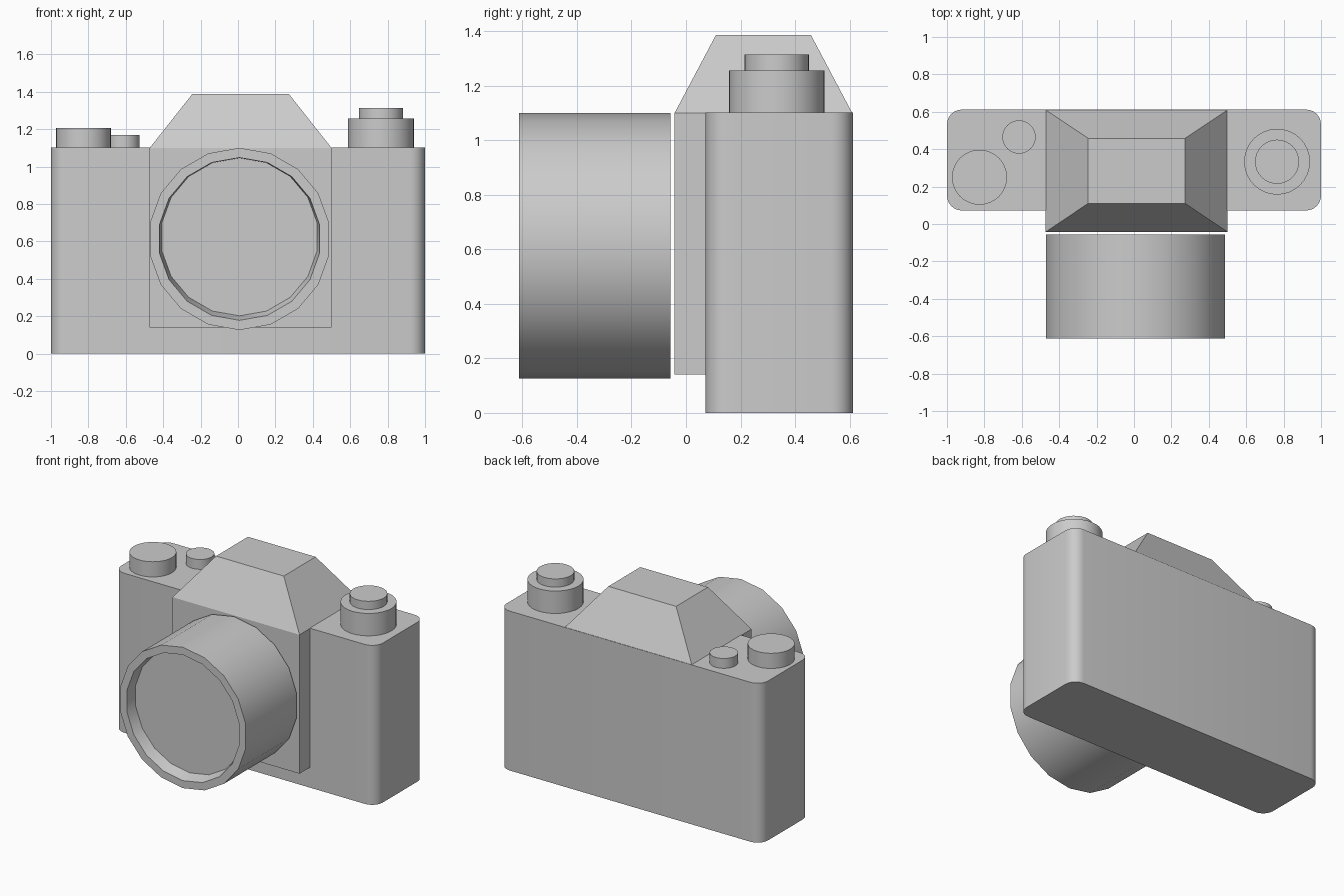
import bpy, bmesh
from math import pi, sin, cos, radians

if "Cube" in bpy.data.objects:
    bpy.data.objects.remove(bpy.data.objects["Cube"])


def make_object(name, bm, smooth=False):
    bmesh.ops.recalc_face_normals(bm, faces=bm.faces)
    mesh = bpy.data.meshes.new(name)
    bm.to_mesh(mesh)
    bm.free()
    ob = bpy.data.objects.new(name, mesh)
    bpy.context.collection.objects.link(ob)
    if smooth:
        bpy.ops.object.select_all(action='DESELECT')
        ob.select_set(True)
        bpy.context.view_layer.objects.active = ob
        bpy.ops.object.shade_smooth_by_angle(angle=radians(35))
    return ob


def loft(name, rings, smooth=False):
    """Skin a stack of equal-length point rings and cap both ends."""
    bm = bmesh.new()
    loops = [[bm.verts.new(p) for p in ring] for ring in rings]
    n = len(loops[0])
    for a, b in zip(loops, loops[1:]):
        for i in range(n):
            j = (i + 1) % n
            bm.faces.new((a[i], a[j], b[j], b[i]))
    bm.faces.new(loops[0])
    bm.faces.new(loops[-1])
    return make_object(name, bm, smooth)


def rect(x0, x1, y0, y1, z):
    return [(x0, y0, z), (x1, y0, z), (x1, y1, z), (x0, y1, z)]


def disc(x, y, z, r, n=32):
    return [(x + r * cos(2 * pi * i / n), y + r * sin(2 * pi * i / n), z) for i in range(n)]


def lens_ring(y, r, z=0.613, x=0.008, n=18):
    return [(x + r * sin(2 * pi * i / n), y, z + r * cos(2 * pi * i / n)) for i in range(n)]


def rounded_rect(x0, x1, y0, y1, z, r, steps=6):
    corners = [(x1 - r, y1 - r), (x0 + r, y1 - r), (x0 + r, y0 + r), (x1 - r, y0 + r)]
    return [(cx + r * cos(pi / 2 * (k + s / steps)), cy + r * sin(pi / 2 * (k + s / steps)), z)
            for k, (cx, cy) in enumerate(corners) for s in range(steps + 1)]


# Body with rounded upright edges
loft("camera_body", [rounded_rect(-1, 1, 0.072, 0.612, z, 0.08) for z in (0, 1.102)], True)

# Front plate and tapered viewfinder hump
loft("viewfinder_housing", [
    rect(-0.472, 0.5, -0.042, 0.61, 0.14),
    rect(-0.472, 0.5, -0.042, 0.61, 1.1),
    rect(-0.245, 0.273, 0.11, 0.458, 1.387)])

# Lens barrel with a recessed front glass
loft("lens_barrel", [
    lens_ring(-0.056, 0.487),
    lens_ring(-0.612, 0.487),
    lens_ring(-0.612, 0.435),
    lens_ring(-0.535, 0.422, 0.624)], True)

# Top controls
for name, x, y, z0, z1, r in [
    ("rewind_knob", -0.826, 0.25, 1.1, 1.207, 0.147),
    ("small_button", -0.615, 0.465, 1.1, 1.17, 0.089),
    ("shutter_dial", 0.765, 0.333, 1.1, 1.257, 0.176),
    ("shutter_button", 0.765, 0.333, 1.25, 1.314, 0.118),
]:
    loft(name, [disc(x, y, z0, r), disc(x, y, z1, r)], True)
